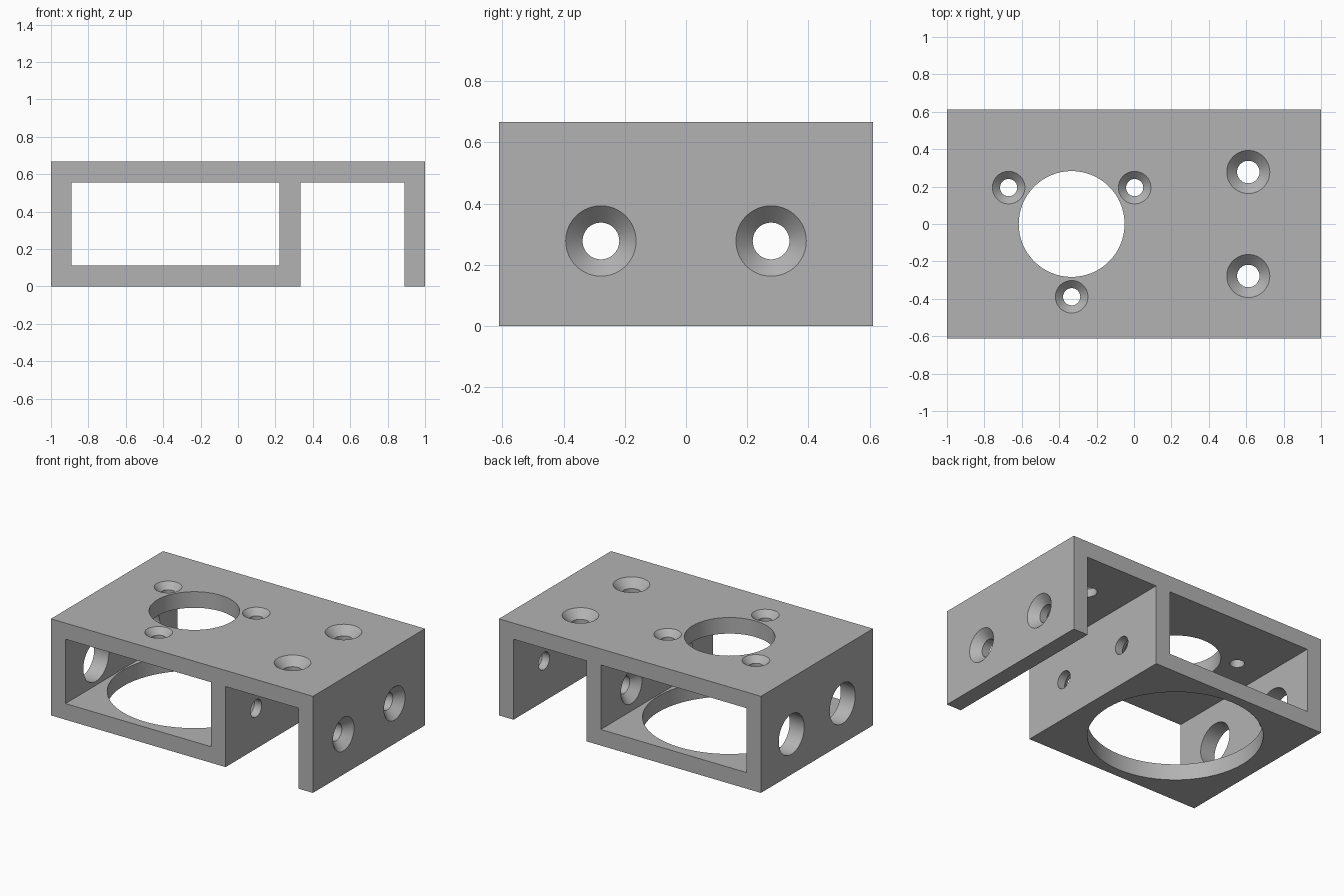
import bpy
import bmesh
import math
from mathutils import Vector

if "Cube" in bpy.data.objects:
    bpy.data.objects.remove(bpy.data.objects["Cube"])

WALL = 1 / 9            # plate thickness
HEIGHT = 2 / 3
DEPTH = 11 / 9
MID = 1 / 3             # outer face of the middle wall
BORE_X = -1 / 3         # centre of the motor compartment
SCREW = 0.278           # screw offset from the centre line
EPS = 0.02

grey = bpy.data.materials.new("grey")
grey.use_nodes = True
colour = (0.45, 0.45, 0.45, 1)
grey.diffuse_color = colour
grey.node_tree.nodes["Principled BSDF"].inputs["Base Color"].default_value = colour


def add_object(name, bm):
    bmesh.ops.recalc_face_normals(bm, faces=bm.faces)
    mesh = bpy.data.meshes.new(name)
    bm.to_mesh(mesh)
    bm.free()
    mesh.materials.append(grey)
    obj = bpy.data.objects.new(name, mesh)
    bpy.context.collection.objects.link(obj)
    return obj


def prism(name, profile, depth):
    """Extrude an x-z profile along y, centred."""
    bm = bmesh.new()
    face = bm.faces.new([bm.verts.new((x, -depth / 2, z)) for x, z in profile])
    side = bmesh.ops.extrude_face_region(bm, geom=[face])["geom"]
    verts = [v for v in side if isinstance(v, bmesh.types.BMVert)]
    bmesh.ops.translate(bm, verts=verts, vec=(0, depth, 0))
    return add_object(name, bm)


def lathe(name, place, inward, rings, sides=64):
    """Solid of revolution through (radius, depth) rings, going inward."""
    bm = bmesh.new()
    turn = Vector((0, 0, 1)).rotation_difference(Vector(inward))
    loops = []
    for radius, depth in rings:
        angles = [math.tau * i / sides for i in range(sides)]
        loops.append([bm.verts.new(Vector(place) + turn @ Vector(
            (radius * math.cos(a), radius * math.sin(a), depth))) for a in angles])
    for lower, upper in zip(loops, loops[1:]):
        for i in range(sides):
            j = (i + 1) % sides
            bm.faces.new((lower[i], lower[j], upper[j], upper[i]))
    bm.faces.new(loops[0])
    bm.faces.new(loops[-1])
    return add_object(name, bm)


def bore(name, place, inward, radius):
    return lathe(name, place, inward, [(radius, -EPS), (radius, WALL + EPS)])


def countersink(name, place, inward, inner, outer):
    return lathe(name, place, inward, [
        (outer + EPS, -EPS), (inner, outer - inner), (inner, WALL + EPS)])


# Bracket body: box section with an overhanging top and end wall
under = HEIGHT - WALL
bracket = prism("mount_bracket", [
    (-1, 0), (MID, 0), (MID, under), (1 - WALL, under),
    (1 - WALL, 0), (1, 0), (1, HEIGHT), (-1, HEIGHT)], DEPTH)

# Open compartment through the box section
x0, x1 = -1 + WALL, MID - WALL
cutters = [prism("compartment_cutter", [
    (x0, WALL), (x1, WALL), (x1, under), (x0, under)], DEPTH + 0.2)]

# Large bores in the top and bottom plates
down, up = (0, 0, -1), (0, 0, 1)
cutters.append(bore("top_bore_cutter", (BORE_X, 0, HEIGHT), down, 0.283))
cutters.append(bore("bottom_bore_cutter", (BORE_X, 0, 0), up, 0.545))

# Three small countersunk holes around the top bore
for degrees in (30, 150, 270):
    a = math.radians(degrees)
    spot = (BORE_X + 0.389 * math.cos(a), 0.389 * math.sin(a), HEIGHT)
    cutters.append(countersink("flange_screw_cutter", spot, down, 0.046, 0.087))

# Paired screw holes in the top and the walls
for y in (-SCREW, SCREW):
    cutters += [
        countersink("top_screw_cutter", (0.611, y, HEIGHT), down, 0.06, 0.115),
        countersink("end_screw_cutter", (1, y, 0.278), (-1, 0, 0), 0.06, 0.115),
        countersink("middle_screw_cutter", (x1, y, 0.278), (1, 0, 0), 0.06, 0.115),
        bore("access_hole_cutter", (-1, y, 0.278), (1, 0, 0), 0.139)]

# Cut everything, then drop the cutters
bpy.ops.object.select_all(action="DESELECT")
bpy.context.view_layer.objects.active = bracket
bracket.select_set(True)
for cutter in cutters:
    cutter.hide_render = True
    cut = bracket.modifiers.new("cut", "BOOLEAN")
    cut.operation = "DIFFERENCE"
    cut.solver = "EXACT"
    cut.object = cutter
    bpy.ops.object.modifier_apply(modifier=cut.name)
    bpy.data.objects.remove(cutter)

bpy.ops.object.shade_smooth_by_angle(angle=math.radians(30))
